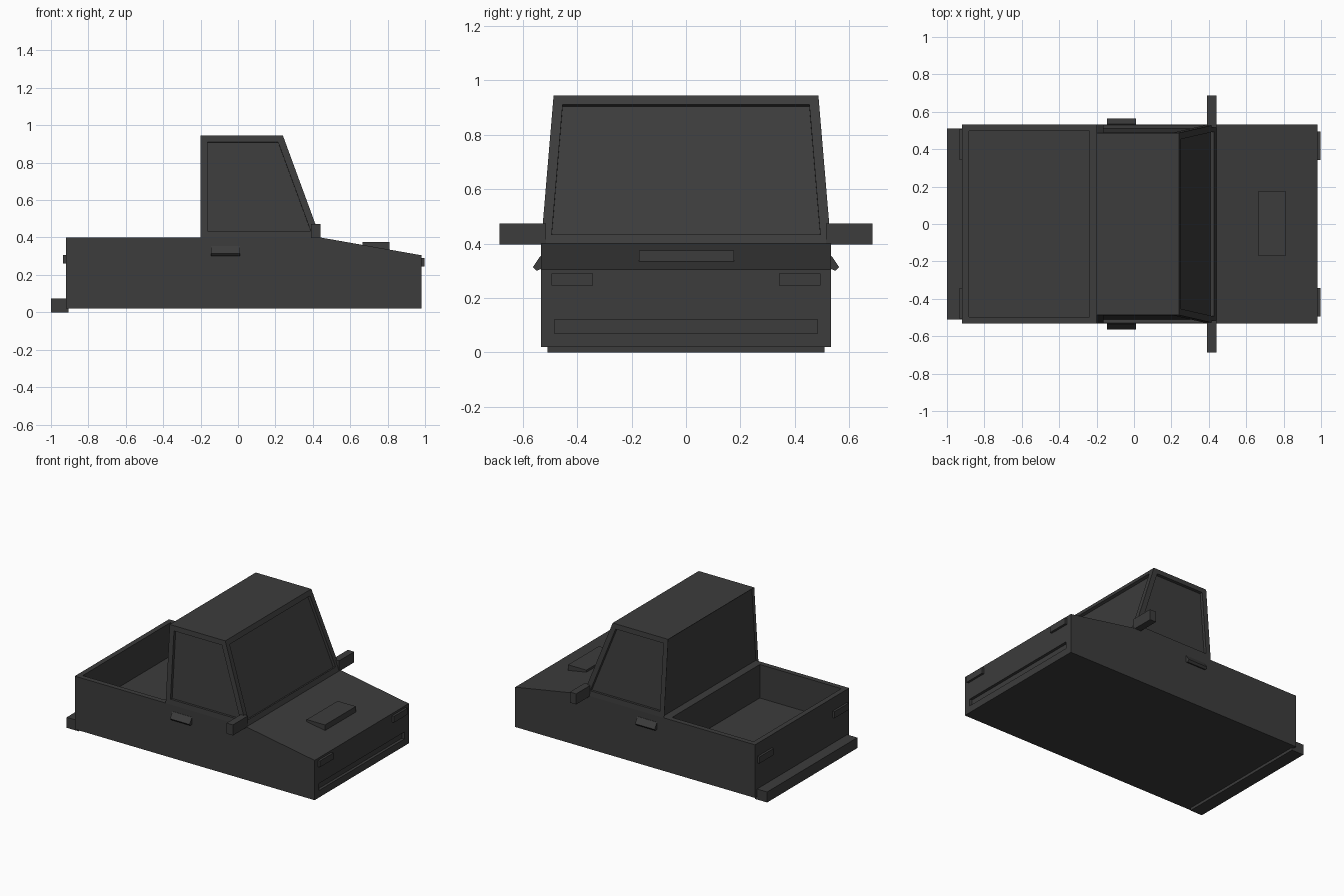
import bpy, bmesh
from mathutils import Vector

if "Cube" in bpy.data.objects:
    bpy.data.objects.remove(bpy.data.objects["Cube"])

paint = bpy.data.materials.new("dark_grey")
paint.diffuse_color = (0.045, 0.045, 0.045, 1)
paint.use_nodes = True
paint.node_tree.nodes["Principled BSDF"].inputs["Base Color"].default_value = paint.diffuse_color


def finish(name, bm):
    bmesh.ops.recalc_face_normals(bm, faces=bm.faces[:])
    mesh = bpy.data.meshes.new(name)
    bm.to_mesh(mesh)
    bm.free()
    mesh.materials.append(paint)
    obj = bpy.data.objects.new(name, mesh)
    bpy.context.collection.objects.link(obj)
    return obj


def prism(bm, points, vec):
    """Extrude a closed outline along vec."""
    face = bm.faces.new([bm.verts.new(p) for p in points])
    new = bmesh.ops.extrude_face_region(bm, geom=[face], use_keep_orig=True)["geom"]
    bmesh.ops.translate(bm, vec=vec, verts=[v for v in new if isinstance(v, bmesh.types.BMVert)])
    bmesh.ops.recalc_face_normals(bm, faces=bm.faces[:])


def box(name, x0, x1, y0, y1, z0, z1):
    bm = bmesh.new()
    prism(bm, [(x0, y0, z0), (x1, y0, z0), (x1, y0, z1), (x0, y0, z1)], (0, y1 - y0, 0))
    return finish(name, bm)


def face_near(bm, p):
    return min(bm.faces, key=lambda f: (f.calc_center_median() - Vector(p)).length)


def inset(bm, face, rim, depth):
    """Flat rim, then a straight-walled recess."""
    bmesh.ops.inset_individual(bm, faces=[face], thickness=rim, use_even_offset=True)
    if depth:
        bmesh.ops.inset_individual(bm, faces=[face], thickness=0, depth=-depth)


# Body shell with the cab grown out of its top
W = 0.533
bm = bmesh.new()
outline = [(-0.92, 0.02), (0.98, 0.02), (0.98, 0.305), (0.44, 0.40), (-0.20, 0.40), (-0.92, 0.40)]
prism(bm, [(x, -W, z) for x, z in outline], (0, 2 * W, 0))

bed = face_near(bm, (-0.56, 0, 0.40))
nose = face_near(bm, (0.98, 0, 0.16))
roof = bmesh.ops.extrude_discrete_faces(bm, faces=[face_near(bm, (0.12, 0, 0.40))])["faces"][0]
for v in roof.verts:
    v.co.z = 0.945
    v.co.y *= 0.487 / W
    if v.co.x > 0:
        v.co.x = 0.24

# Recessed windows on all four sides of the cab
windows = [face_near(bm, p) for p in
           [(-0.2, 0, 0.67), (0.34, 0, 0.67), (0.12, 0.51, 0.67), (0.12, -0.51, 0.67)]]
for f in windows:
    inset(bm, f, 0.036, 0.02)

# Cargo bed
inset(bm, bed, 0.037, 0.24)

# Slot across the nose
inset(bm, nose, 0.05, 0)
for v in nose.verts:
    if v.co.z > 0.15:
        v.co.z = 0.12
bmesh.ops.inset_individual(bm, faces=[nose], thickness=0, depth=-0.02)
finish("truck_body", bm)

# Bumper and hood scoop
box("rear_bumper", -1.0, -0.905, -0.51, 0.51, 0.0, 0.075)
box("hood_scoop", 0.665, 0.81, -0.172, 0.177, 0.325, 0.375)

# Lights, mirrors and door handles on both sides
for s, side in ((-1, "right"), (1, "left")):
    box(side + "_headlight", 0.97, 0.996, s * 0.342, s * 0.495, 0.245, 0.29)
    box(side + "_taillight", -0.936, -0.91, s * 0.345, s * 0.505, 0.26, 0.307)
    box(side + "_mirror", 0.39, 0.44, s * 0.515, s * 0.686, 0.397, 0.473)
    bm = bmesh.new()
    handle = [(0.52, 0.355), (0.535, 0.355), (0.563, 0.314), (0.55, 0.30), (0.52, 0.312)]
    prism(bm, [(-0.145, s * y, z) for y, z in handle], (0.155, 0, 0))
    finish(side + "_door_handle", bm)
